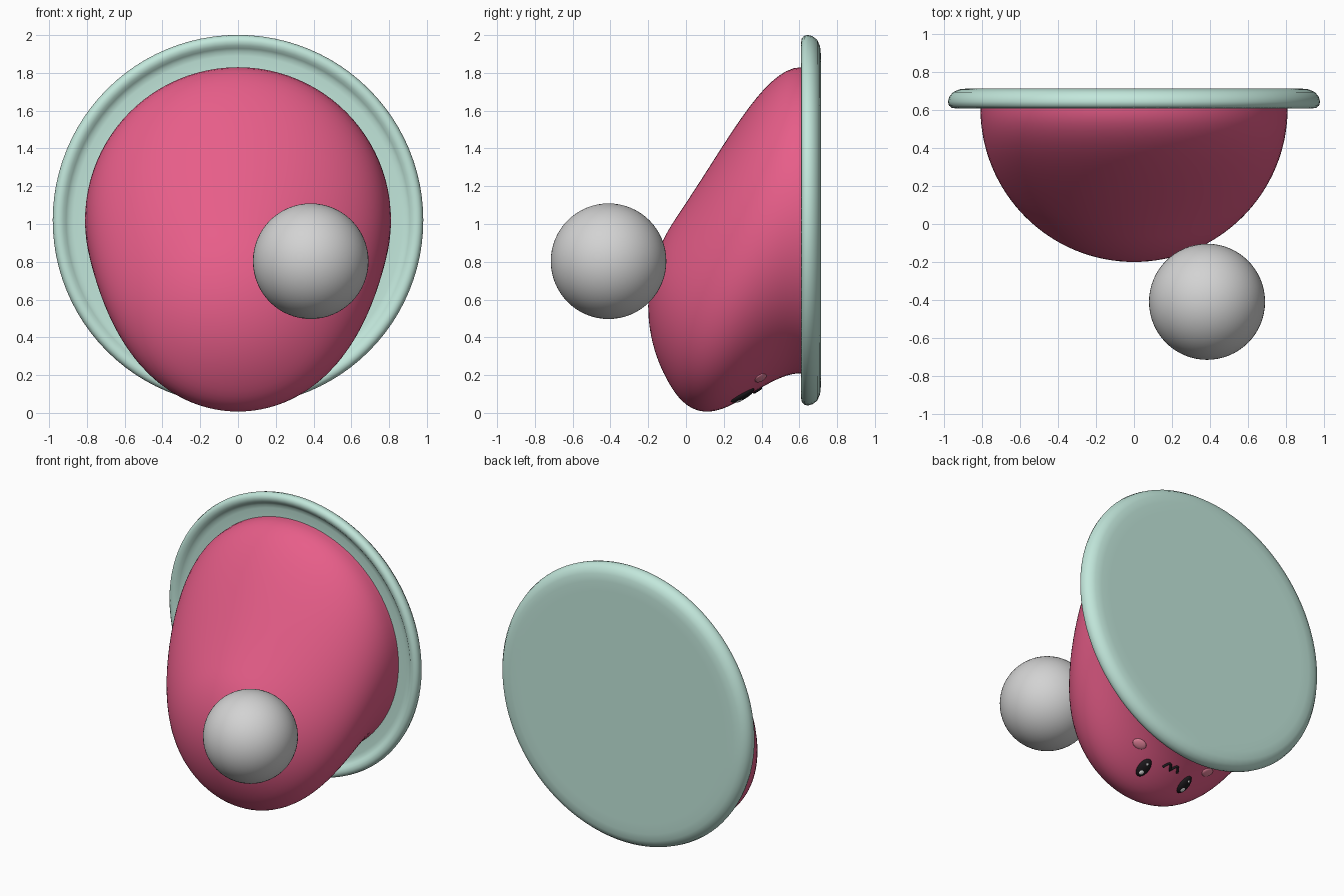
import bpy, bmesh, math
from mathutils import Vector, Matrix

cube = bpy.data.objects.get("Cube")
if cube:
    bpy.data.objects.remove(cube, do_unlink=True)


def material(name, rgb):
    m = bpy.data.materials.new(name)
    m.use_nodes = True
    m.diffuse_color = (*rgb, 1)
    m.node_tree.nodes["Principled BSDF"].inputs["Base Color"].default_value = (*rgb, 1)
    return m


PINK = material("raspberry pink", (0.83, 0.115, 0.26))
MINT = material("mint", (0.54, 0.8, 0.71))
GREY = material("light grey", (0.65, 0.65, 0.65))
BLACK = material("black", (0.012, 0.01, 0.012))
WHITE = material("white", (0.85, 0.85, 0.85))
BLUSH = material("blush pink", (0.85, 0.25, 0.36))

BASE_Y, BASE_Z, RADIUS = 0.61, 1.02, 0.81


def finish(name, bm, mat):
    bmesh.ops.recalc_face_normals(bm, faces=bm.faces)
    mesh = bpy.data.meshes.new(name)
    bm.to_mesh(mesh)
    bm.free()
    for p in mesh.polygons:
        p.use_smooth = True
    mesh.materials.append(mat)
    obj = bpy.data.objects.new(name, mesh)
    bpy.context.collection.objects.link(obj)
    return obj


def sag(depth):
    """Downward droop of the body at a depth in front of the plate."""
    t = min(max(depth / 0.68, 0), 1)
    return -0.455 * t * t * (3 - 2 * t)


def underside(x, y):
    d = BASE_Y - y
    z = BASE_Z + sag(d) - math.sqrt(RADIUS**2 - d * d - x * x)
    return Vector((x, y, z))


def surface_frame(x, y):
    """Matrix on the underside: z outward, y towards the front."""
    e = 0.005
    tx = underside(x + e, y) - underside(x - e, y)
    ty = underside(x, y - e) - underside(x, y + e)
    n = tx.cross(ty).normalized()
    if n.z > 0:
        n.negate()
    up = (ty - n * ty.dot(n)).normalized()
    side = up.cross(n)
    m = Matrix((side, up, n)).transposed().to_4x4()
    m.translation = underside(x, y)
    return m


# Drooping body: half a ball, sheared down towards the front
bm = bmesh.new()
bmesh.ops.create_uvsphere(bm, u_segments=96, v_segments=64, radius=RADIUS,
                          matrix=Matrix.Rotation(math.pi / 2, 4, 'X'))
bmesh.ops.delete(bm, geom=[v for v in bm.verts if v.co.y > 0.001], context='VERTS')
for v in bm.verts:
    v.co += Vector((0, BASE_Y, BASE_Z + sag(-v.co.y)))
rim = [e for e in bm.edges if e.is_boundary]
new = bmesh.ops.extrude_edge_only(bm, edges=rim)["geom"]
for v in new:
    if isinstance(v, bmesh.types.BMVert):
        v.co.y += 0.06
finish("body", bm, PINK)

# Round plate with raised rim, spun from its profile (radius, y)
profile = [(0, 0.715), (0.8, 0.715), (0.87, 0.715), (0.92, 0.71), (0.955, 0.695),
           (0.974, 0.67), (0.981, 0.645), (0.976, 0.625), (0.962, 0.613),
           (0.945, 0.61), (0.925, 0.616), (0.91, 0.63), (0.895, 0.641),
           (0.87, 0.645), (0.8, 0.645), (0, 0.645)]
bm = bmesh.new()
verts = [bm.verts.new((r, y, BASE_Z)) for r, y in profile]
edges = [bm.edges.new(pair) for pair in zip(verts, verts[1:])]
bmesh.ops.spin(bm, geom=verts + edges, cent=(0, 0, BASE_Z), axis=(0, 1, 0),
               angle=math.tau, steps=96)
bmesh.ops.remove_doubles(bm, verts=bm.verts, dist=0.0005)
finish("plate", bm, MINT)


def ball(name, matrix, scale, mat, segments=24):
    bm = bmesh.new()
    bmesh.ops.create_uvsphere(bm, u_segments=segments, v_segments=segments // 2, radius=1,
                              matrix=matrix @ Matrix.Diagonal((*scale, 1)))
    return finish(name, bm, mat)


# Grey ball in front
ball("front_ball", Matrix.Translation((0.385, -0.41, 0.803)), (0.306,) * 3, GREY, 64)

# Face on the underside
for s, label in ((1, "left"), (-1, "right")):
    eye = surface_frame(s * 0.17, 0.30)
    ball(label + "_eye", eye, (0.04, 0.07, 0.022), BLACK)
    shine = eye @ Matrix.Translation((0, 0.025, 0.013))
    ball(label + "_eye_shine", shine, (0.018, 0.025, 0.01), WHITE, 16)
    glint = eye @ Matrix.Translation((0, -0.035, 0.013))
    ball(label + "_eye_glint", glint, (0.011, 0.013, 0.007), WHITE, 16)
    ball(label + "_cheek", surface_frame(s * 0.285, 0.395), (0.048, 0.034, 0.012), BLUSH)

# Mouth: two small joined arcs
curve = bpy.data.curves.new("mouth", 'CURVE')
curve.dimensions = '3D'
curve.bevel_depth = 0.009
curve.bevel_resolution = 3
curve.use_fill_caps = True
spline = curve.splines.new('POLY')
steps = 24
spline.points.add(steps)
for i, p in enumerate(spline.points):
    x = 0.06 * (2 * i / steps - 1)
    y = 0.36 + 0.035 * abs(math.sin(math.pi * x / 0.06))
    p.co = (*underside(x, y), 1)
curve.materials.append(BLACK)
bpy.context.collection.objects.link(bpy.data.objects.new("mouth", curve))
